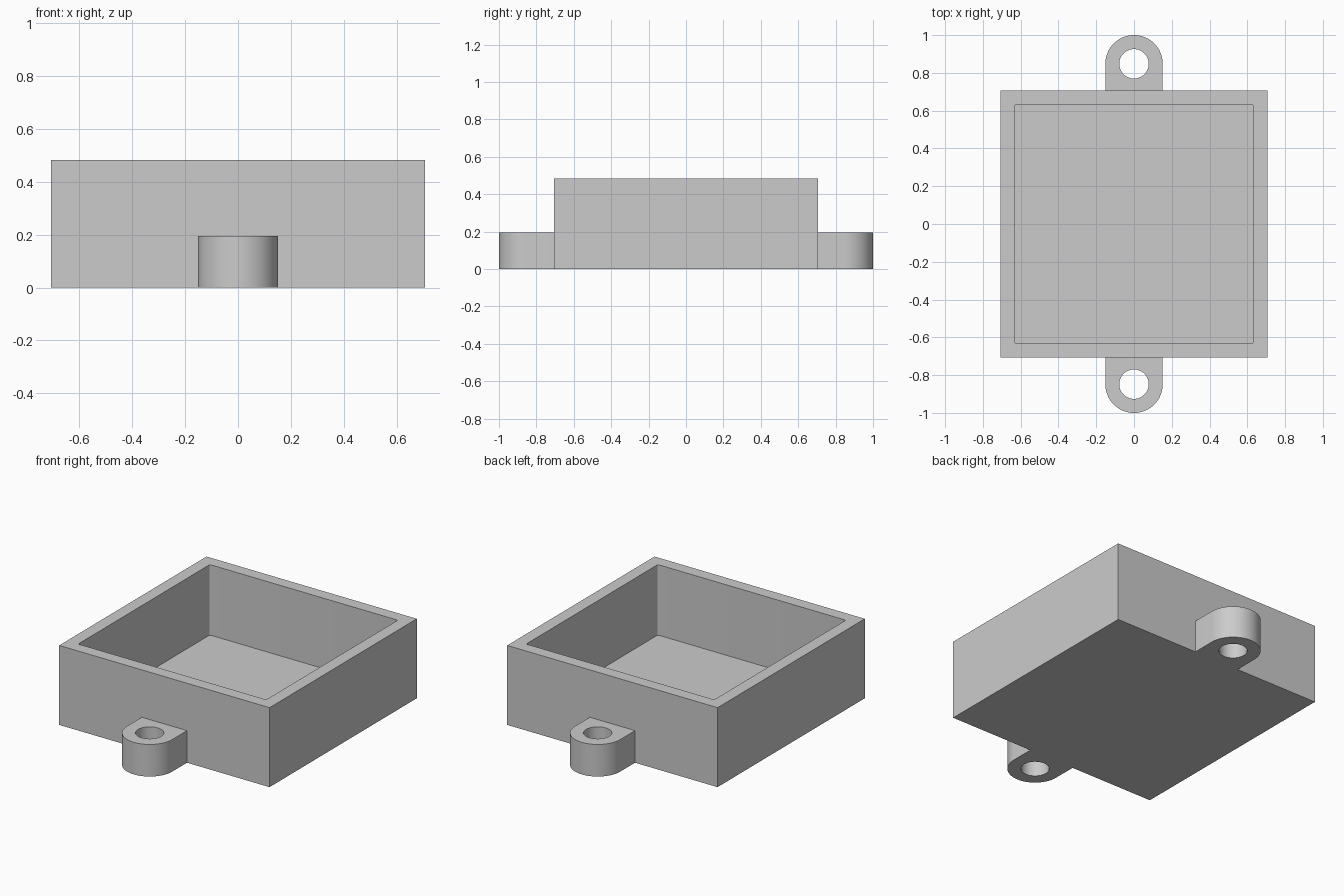
import bpy, bmesh, math

cube = bpy.data.objects.get("Cube")
if cube:
    bpy.data.objects.remove(cube, do_unlink=True)

HALF, HEIGHT = 0.707, 0.483           # tray outside
INNER, FLOOR, FILLET = 0.632, 0.055, 0.01   # tray cavity
LUG_R, LUG_Y, LUG_H, HOLE_R = 0.152, 0.848, 0.195, 0.078

grey = bpy.data.materials.new("plain grey")
grey.use_nodes = True
colour = (0.6, 0.6, 0.6, 1)
grey.diffuse_color = colour
grey.node_tree.nodes["Principled BSDF"].inputs["Base Color"].default_value = colour


def arc(cx, cy, r, start, end, steps):
    """Points along an arc, angles in degrees."""
    angles = [math.radians(start + (end - start) * i / steps) for i in range(steps + 1)]
    return [(cx + r * math.cos(a), cy + r * math.sin(a)) for a in angles]


def prism(name, outline, z0, z1):
    """Extrude a counter-clockwise outline from z0 up to z1."""
    bm = bmesh.new()
    base = bm.faces.new([bm.verts.new((x, y, z0)) for x, y in outline])
    top = bmesh.ops.extrude_face_region(bm, geom=[base], use_keep_orig=True)["geom"]
    verts = [v for v in top if isinstance(v, bmesh.types.BMVert)]
    bmesh.ops.translate(bm, verts=verts, vec=(0, 0, z1 - z0))
    bmesh.ops.recalc_face_normals(bm, faces=bm.faces)
    mesh = bpy.data.meshes.new(name)
    bm.to_mesh(mesh)
    bm.free()
    mesh.materials.append(grey)
    obj = bpy.data.objects.new(name, mesh)
    bpy.context.collection.objects.link(obj)
    return obj


def select(obj):
    bpy.ops.object.select_all(action="DESELECT")
    obj.select_set(True)
    bpy.context.view_layer.objects.active = obj


def cut(obj, cutter):
    """Subtract the cutter, remove it, then shade the curved walls smooth."""
    mod = obj.modifiers.new("cut", "BOOLEAN")
    mod.operation = "DIFFERENCE"
    mod.solver = "EXACT"
    mod.object = cutter
    select(obj)
    bpy.ops.object.modifier_apply(modifier=mod.name)
    bpy.data.objects.remove(cutter, do_unlink=True)
    bpy.ops.object.shade_smooth_by_angle(angle=math.radians(30))


# Open square tray with lightly rounded inside corners
square = [(-HALF, -HALF), (HALF, -HALF), (HALF, HALF), (-HALF, HALF)]
tray = prism("tray", square, 0, HEIGHT)
c = INNER - FILLET
pocket = []
for sx, sy, start in ((1, 1, 0), (-1, 1, 90), (-1, -1, 180), (1, -1, 270)):
    pocket += arc(sx * c, sy * c, FILLET, start, start + 90, 6)
cut(tray, prism("pocket_cutter", pocket, FLOOR, HEIGHT + 0.2))

# Round-ended screw lugs at front and back
for name, side in (("front_lug", -1), ("back_lug", 1)):
    first = 0 if side > 0 else 180
    outline = [(-side * LUG_R, side * HALF), (side * LUG_R, side * HALF)]
    outline += arc(0, side * LUG_Y, LUG_R, first, first + 180, 32)
    lug = prism(name, outline, 0, LUG_H)
    hole = arc(0, side * LUG_Y, HOLE_R, 0, 360, 48)[:-1]
    cut(lug, prism("hole_cutter", hole, -0.1, LUG_H + 0.1))
